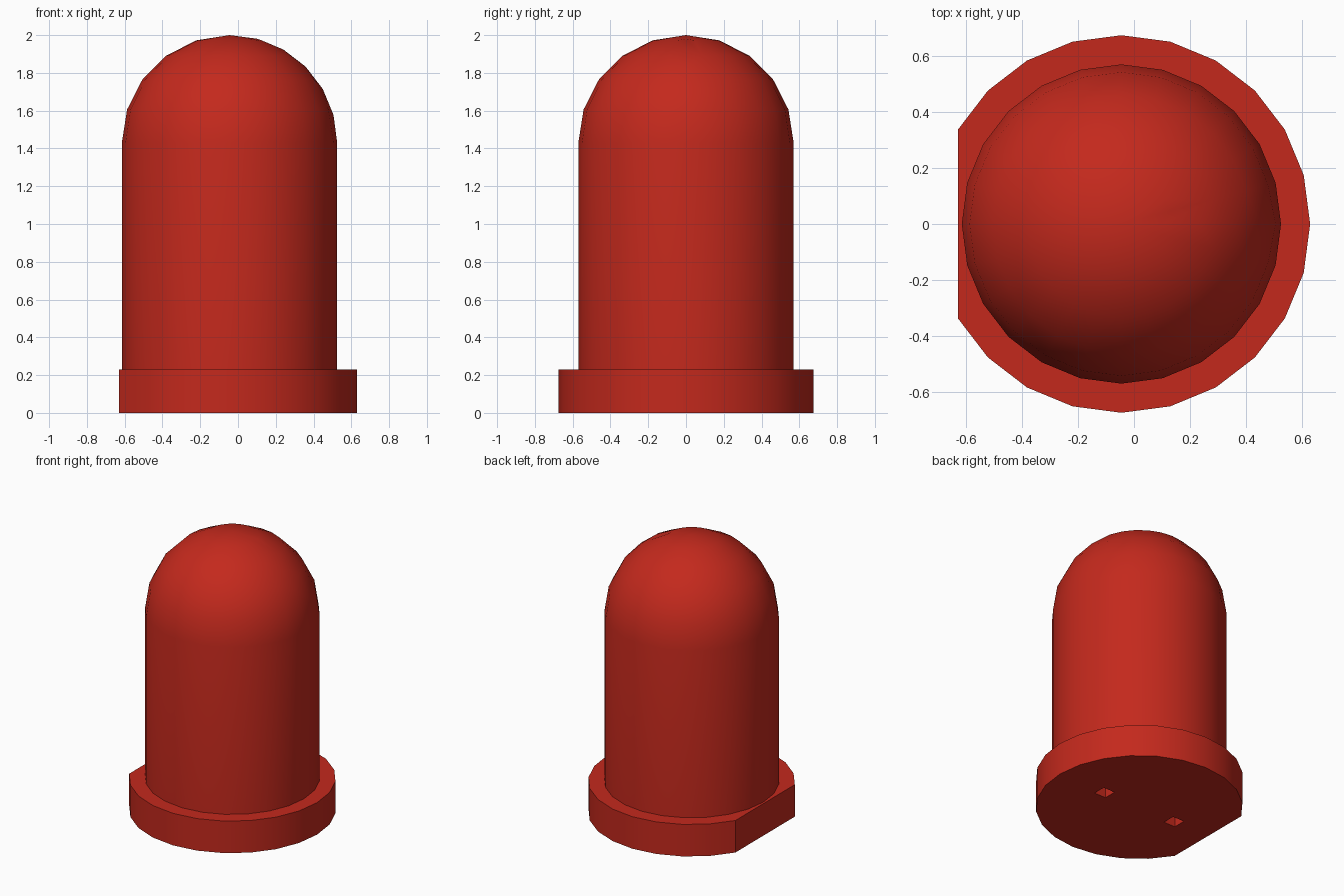
import bpy, bmesh
from math import sin, cos, pi, radians

if "Cube" in bpy.data.objects:
    bpy.data.objects.remove(bpy.data.objects["Cube"])

CX, SIDES = -0.045, 24
R_BODY, R_FLANGE = 0.57, 0.674
Z_FLANGE, Z_DOME = 0.23, 1.43


def mesh_object(name, bm):
    bmesh.ops.recalc_face_normals(bm, faces=bm.faces)
    me = bpy.data.meshes.new(name)
    bm.to_mesh(me)
    bm.free()
    ob = bpy.data.objects.new(name, me)
    bpy.context.collection.objects.link(ob)
    return ob


def combine(target, other, operation):
    mod = target.modifiers.new(operation.title(), 'BOOLEAN')
    mod.operation, mod.solver, mod.object = operation, 'EXACT', other
    bpy.context.view_layer.objects.active = target
    bpy.ops.object.modifier_apply(modifier=mod.name)
    bpy.data.objects.remove(other)


def zip_chains(bm, a, b):
    """Fill between two meridians that may have different point counts."""
    i = j = 0
    na, nb = len(a) - 1, len(b) - 1
    while i < na or j < nb:
        if na == nb:
            bm.faces.new([a[i], b[i], b[i + 1], a[i + 1]])
            i, j = i + 1, j + 1
        elif j == nb or (i < na and (i + 1) / na <= (j + 1) / nb):
            bm.faces.new([a[i], b[j], a[i + 1]])
            i += 1
        else:
            bm.faces.new([a[i], b[j], b[j + 1]])
            j += 1


# Domed lens: 18 degree rings, with a finer seam meridian on +x
bm = bmesh.new()
apex = bm.verts.new((CX, 0, Z_DOME + R_BODY))
foot, chains = [], []
for k in range(SIDES):
    a = 2 * pi * k / SIDES
    steps = 6 if k == 0 else 5
    foot.append(bm.verts.new((CX + R_BODY * cos(a), R_BODY * sin(a), 0.1)))
    chain = []
    for s in range(steps):
        t = pi / 2 * s / steps
        r = R_BODY * cos(t)
        chain.append(bm.verts.new((CX + r * cos(a), r * sin(a), Z_DOME + R_BODY * sin(t))))
    chains.append(chain)
for k in range(SIDES):
    n = (k + 1) % SIDES
    bm.faces.new([foot[k], foot[n], chains[n][0], chains[k][0]])
    zip_chains(bm, chains[k], chains[n])
    bm.faces.new([chains[k][-1], chains[n][-1], apex])
bm.faces.new(foot)
lens = mesh_object("lens", bm)

# Base flange: same sides, with the vertices on -x skipped to leave a flat
bm = bmesh.new()
angles = [radians(15 * k) for k in range(SIDES) if k not in (11, 12, 13)]
ring = [bm.verts.new((CX + R_FLANGE * cos(a), R_FLANGE * sin(a), 0)) for a in angles]
base = bm.faces.new(ring)
top = bmesh.ops.extrude_face_region(bm, geom=[base], use_keep_orig=True)
bmesh.ops.translate(bm, vec=(0, 0, Z_FLANGE),
                    verts=[g for g in top['geom'] if isinstance(g, bmesh.types.BMVert)])
lamp = mesh_object("lamp_body", bm)
combine(lamp, lens, 'UNION')

# Square lead sockets underneath
for side in (-1, 1):
    bm = bmesh.new()
    bmesh.ops.create_cube(bm, size=1)
    for v in bm.verts:
        v.co = (CX + side * 0.295 + v.co.x * 0.092, v.co.y * 0.092, v.co.z * 0.5)
    combine(lamp, mesh_object("socket_cutter", bm), 'DIFFERENCE')

# Red finish and smooth shading with sharp rims
mat = bpy.data.materials.new("red")
mat.diffuse_color = (0.55, 0.022, 0.012, 1)
mat.use_nodes = True
mat.node_tree.nodes["Principled BSDF"].inputs["Base Color"].default_value = mat.diffuse_color
lamp.data.materials.clear()
lamp.data.materials.append(mat)
for p in lamp.data.polygons:
    p.material_index = 0
bpy.ops.object.select_all(action='DESELECT')
lamp.select_set(True)
bpy.context.view_layer.objects.active = lamp
bpy.ops.object.shade_smooth_by_angle(angle=radians(30))
